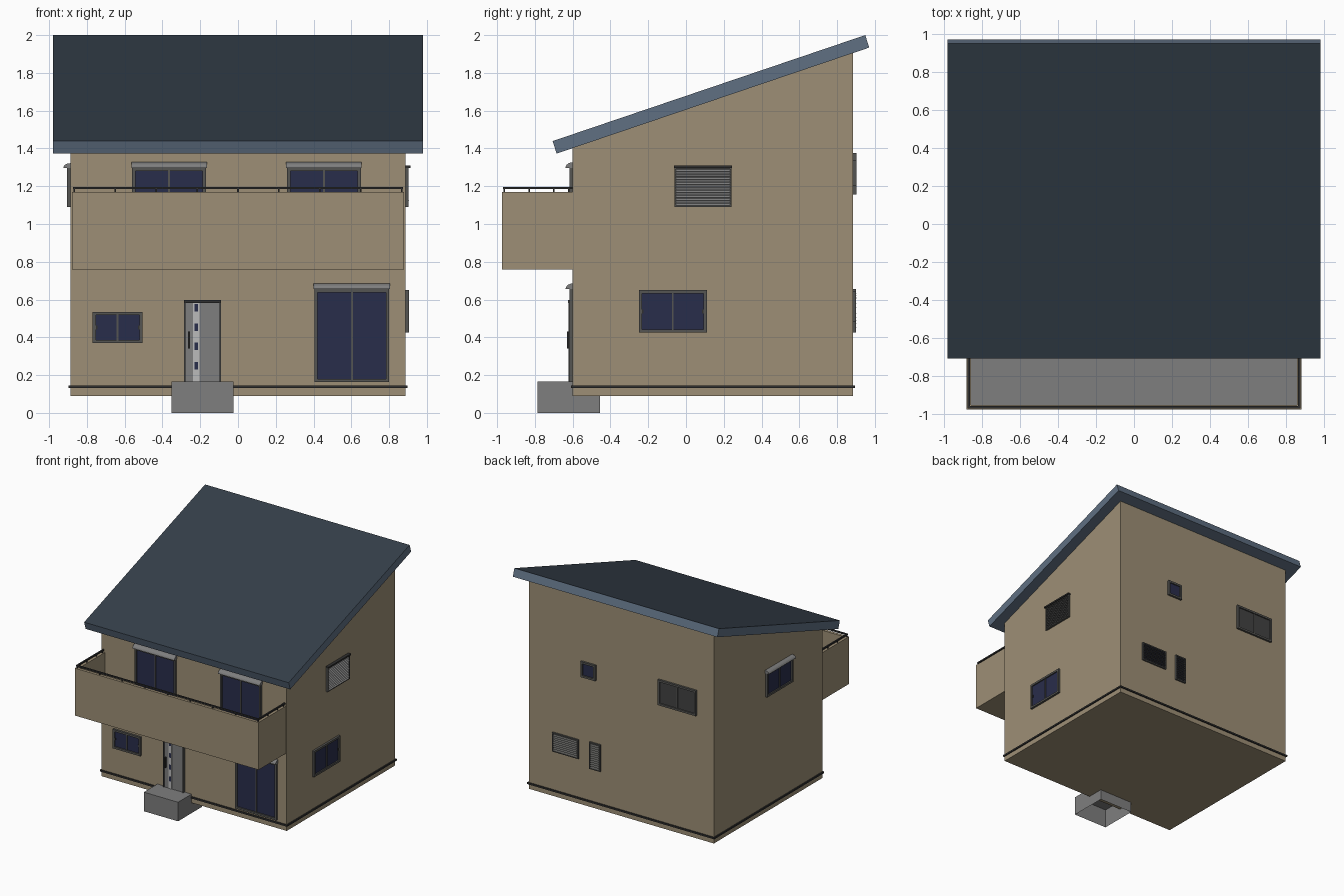
import bpy, bmesh, math
from mathutils import Vector

if "Cube" in bpy.data.objects:
    bpy.data.objects.remove(bpy.data.objects["Cube"])

# Wall planes of the house body
W, FY, BY = 0.887, -0.60, 0.885


def material(name, r, g, b):
    m = bpy.data.materials.new(name)
    m.diffuse_color = (r, g, b, 1)
    m.use_nodes = True
    m.node_tree.nodes["Principled BSDF"].inputs["Base Color"].default_value = m.diffuse_color
    return m


WALL = material("wall_tan", 0.34, 0.275, 0.18)
ROOF = material("roof_dark", 0.035, 0.05, 0.068)
FASCIA = material("fascia_blue", 0.115, 0.16, 0.225)
FRAME = material("frame_grey", 0.09, 0.09, 0.085)
DARK = material("dark_trim", 0.03, 0.03, 0.03)
GLASS = material("glass_navy", 0.022, 0.026, 0.07)
SMOKED = material("smoked_glass", 0.055, 0.055, 0.055)
GREY = material("mid_grey", 0.21, 0.21, 0.21)
LIGHT = material("light_grey", 0.5, 0.5, 0.5)


def build(name, solids):
    """Join solids (profile points, extrusion vector, material) into one object."""
    bm = bmesh.new()
    mats = []
    for pts, ext, mat in solids:
        if mat not in mats:
            mats.append(mat)
        a = [bm.verts.new(p) for p in pts]
        b = [bm.verts.new(Vector(p) + Vector(ext)) for p in pts]
        faces = [bm.faces.new(a), bm.faces.new(b[::-1])]
        for i in range(len(a)):
            j = (i + 1) % len(a)
            faces.append(bm.faces.new((a[j], a[i], b[i], b[j])))
        for f in faces:
            f.material_index = mats.index(mat)
    bmesh.ops.recalc_face_normals(bm, faces=bm.faces)
    me = bpy.data.meshes.new(name)
    bm.to_mesh(me)
    bm.free()
    for m in mats:
        me.materials.append(m)
    ob = bpy.data.objects.new(name, me)
    bpy.context.collection.objects.link(ob)
    return ob


def box(x0, x1, y0, y1, z0, z1, mat):
    return ([(x0, y0, z0), (x1, y0, z0), (x1, y1, z0), (x0, y1, z0)], (0, 0, z1 - z0), mat)


def on_wall(side, u0, u1, profile, mat):
    """Extrude a (depth out of wall, z) profile along a wall from u0 to u1."""
    if side in ("front", "back"):
        base, s = (FY, -1) if side == "front" else (BY, 1)
        return ([(u0, base + s * d, z) for d, z in profile], (u1 - u0, 0, 0), mat)
    s = 1 if side == "right" else -1
    return ([(s * (W + d), u0, z) for d, z in profile], (0, u1 - u0, 0), mat)


def panel(side, u0, u1, z0, z1, d, mat):
    return on_wall(side, u0, u1, [(0, z0), (d, z0), (d, z1), (0, z1)], mat)


def frame(side, u0, u1, z0, z1, f, d, mat):
    return [panel(side, u0, u0 + f, z0, z1, d, mat), panel(side, u1 - f, u1, z0, z1, d, mat),
            panel(side, u0 + f, u1 - f, z0, z0 + f, d, mat),
            panel(side, u0 + f, u1 - f, z1 - f, z1, d, mat)]


def header(side, u0, u1, z0, z1, depth=0.038):
    arc = [(depth * math.cos(t * math.pi / 10), z0 + (z1 - z0) * math.sin(t * math.pi / 10))
           for t in range(6)]
    return on_wall(side, u0 - 0.005, u1 + 0.005, [(0, z0)] + arc, GREY)


def window(name, side, u0, u1, z0, z1, panes=2, glass=GLASS, head=0, latch=False):
    f = 0.017
    parts = frame(side, u0, u1, z0, z1, f, 0.018, FRAME)
    parts.append(panel(side, u0 + f, u1 - f, z0 + f, z1 - f, 0.007, glass))
    if panes == 2:
        m = (u0 + u1) / 2
        parts.append(panel(side, m - 0.005, m + 0.005, z0 + f, z1 - f, 0.014, FRAME))
    if latch:
        zm = (z0 + z1) / 2
        for u in (u0 + f, u1 - f - 0.008):
            parts.append(panel(side, u, u + 0.008, zm - 0.01, zm + 0.01, 0.014, DARK))
    if head:
        parts.append(header(side, u0, u1, z1, z1 + head))
    build(name, parts)


def louvers(side, u0, u1, z0, z1, n, mat, depth=0.016):
    h = (z1 - z0) / n
    return [on_wall(side, u0, u1, [(0.004, z0 + i * h), (depth, z0 + i * h),
                                   (0.004, z0 + (i + 0.8) * h)], mat) for i in range(n)]


# House body with sloped top
build("house_body", [([(-W, FY, 0.09), (-W, BY, 0.09), (-W, BY, 1.906), (-W, FY, 1.403)],
                      (2 * W, 0, 0), WALL)])

# Single-slope roof slab, dark on top
roof = build("roof", [([(-0.98, -0.685, 1.373), (-0.98, 0.97, 1.934),
                        (-0.98, 0.949, 2.0), (-0.98, -0.706, 1.439)], (1.96, 0, 0), FASCIA)])
roof.data.materials.append(ROOF)
for p in roof.data.polygons:
    if p.normal.z > 0.7:
        p.material_index = 1

# Base trim band around all four walls
build("base_trim", [panel(s, a, b, 0.132, 0.146, 0.01, DARK) for s, a, b in (
    ("front", -W - 0.01, W + 0.01), ("back", -W - 0.01, W + 0.01),
    ("left", FY, BY), ("right", FY, BY))])

# Balcony: parapet, floor and handrail
BX, BF, T = 0.88, -0.975, 0.025
build("balcony_parapet", [box(-BX, BX, BF, BF + T, 0.76, 1.17, WALL),
                          box(-BX, -BX + T, BF + T, FY, 0.76, 1.17, WALL),
                          box(BX - T, BX, BF + T, FY, 0.76, 1.17, WALL),
                          box(-BX + T, BX - T, BF + T, FY, 0.76, 0.785, WALL)])
build("balcony_floor", [box(-BX + T, BX - T, BF + T, FY, 0.785, 0.795, GREY)])
rx, ry, r = BX - 0.012, BF + 0.012, 0.006
rail = [box(-rx - r, rx + r, ry - r, ry + r, 1.184, 1.196, DARK)]
posts = [(-rx + 2 * rx * i / 8, ry) for i in range(9)]
for s in (-1, 1):
    rail.append(box(s * rx - r, s * rx + r, ry + r, FY, 1.184, 1.196, DARK))
    posts += [(s * rx, -0.83), (s * rx, -0.70), (s * rx, -0.62)]
rail += [box(x - 0.004, x + 0.004, y - 0.004, y + 0.004, 1.17, 1.184, DARK) for x, y in posts]
build("balcony_handrail", rail)

# Porch step, hollow and open underneath
step = build("porch_step", [box(-0.352, -0.025, -0.785, -0.455, 0, 0.165, GREY)])
bm = bmesh.new()
bm.from_mesh(step.data)
bmesh.ops.delete(bm, geom=[f for f in bm.faces if f.normal.z < -0.5], context='FACES_ONLY')
bm.to_mesh(step.data)
bm.free()

# Front door: frame, leaf, light strip with small panes, handle
door = frame("front", -0.285, -0.09, 0.15, 0.595, 0.008, 0.022, FRAME)
door += [panel("front", -0.285, -0.09, 0.583, 0.597, 0.024, DARK),
         panel("front", -0.277, -0.098, 0.158, 0.587, 0.012, GREY),
         panel("front", -0.237, -0.205, 0.158, 0.583, 0.015, LIGHT)]
door += [panel("front", -0.231, -0.211, z - 0.02, z + 0.02, 0.017, GLASS)
         for z in (0.25, 0.352, 0.454, 0.556)]
door.append(panel("front", -0.265, -0.255, 0.34, 0.43, 0.03, DARK))
build("front_door", door)

# Front windows
for tag, a in (("left", -0.56), ("right", 0.26)):
    window("balcony_door_" + tag, "front", a, a + 0.39, 0.80, 1.297, head=0.03)
window("terrace_door", "front", 0.405, 0.80, 0.163, 0.655, head=0.03)
window("front_small_window", "front", -0.77, -0.505, 0.37, 0.535, latch=True)

# Side windows
window("right_lower_window", "right", -0.25, 0.11, 0.425, 0.65, latch=True)
window("left_upper_window", "left", -0.18, 0.18, 1.09, 1.297, head=0.025)
build("right_shutter", frame("right", -0.06, 0.24, 1.09, 1.30, 0.008, 0.016, FRAME)
      + [panel("right", -0.052, 0.232, 1.098, 1.292, 0.005, GREY),
         panel("right", -0.063, 0.243, 1.297, 1.31, 0.026, DARK)]
      + louvers("right", -0.052, 0.232, 1.098, 1.292, 14, GREY, 0.017))

# Back windows and louvered openings
window("back_small_window", "back", 0.24, 0.38, 1.20, 1.335, panes=1)
window("back_wide_window", "back", -0.725, -0.36, 1.155, 1.375, glass=SMOKED)
for name, a, b, c, d, n in (("back_wide_louver", 0.405, 0.655, 0.48, 0.645, 9),
                            ("back_narrow_louver", 0.195, 0.30, 0.425, 0.657, 12)):
    build(name, frame("back", a, b, c, d, 0.01, 0.014, FRAME)
          + [panel("back", a + 0.01, b - 0.01, c + 0.01, d - 0.01, 0.004, GLASS)]
          + louvers("back", a + 0.01, b - 0.01, c + 0.01, d - 0.01, n, FRAME, 0.018))
